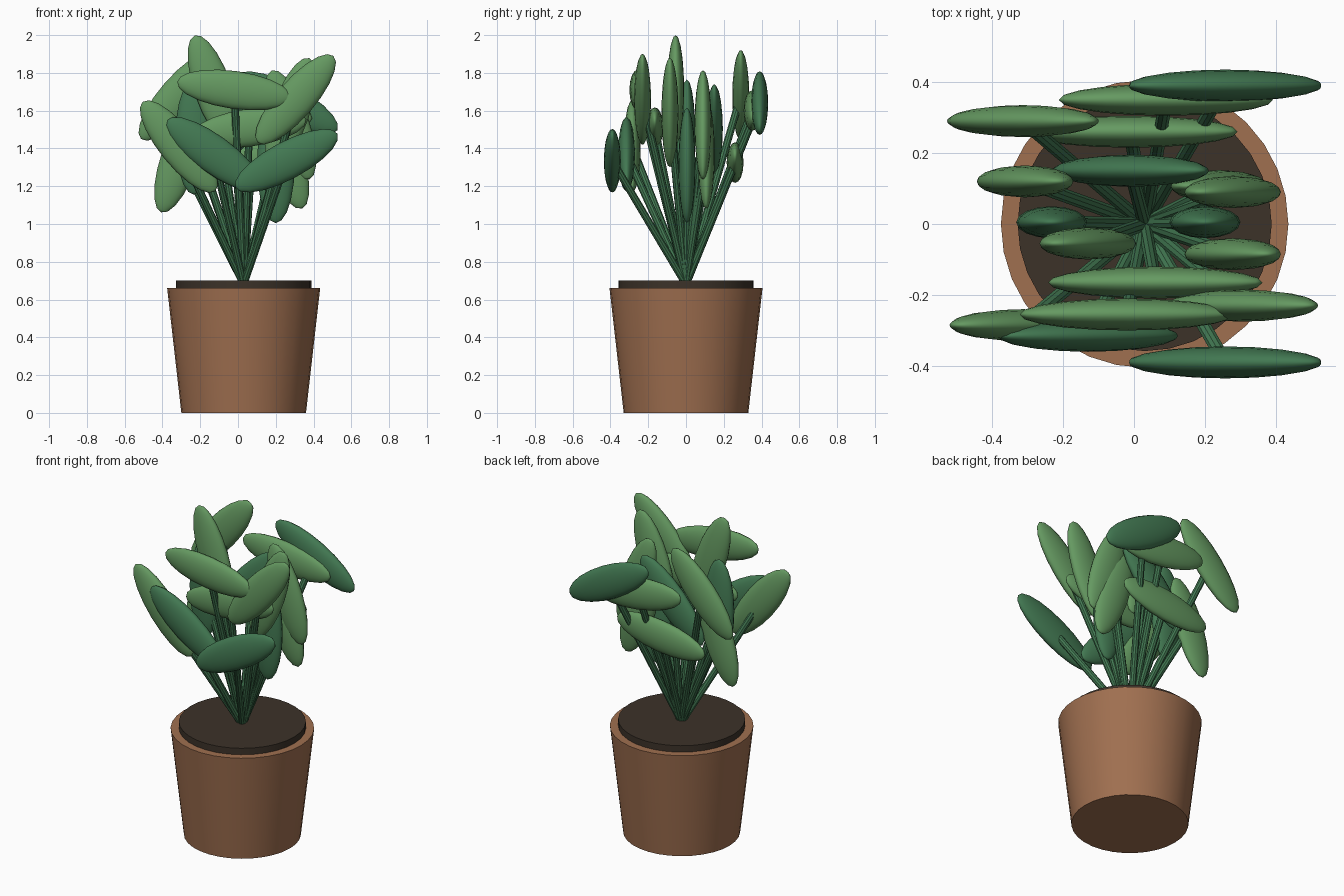
import bpy
from math import radians
from mathutils import Vector

if "Cube" in bpy.data.objects:
    bpy.data.objects.remove(bpy.data.objects["Cube"])


def material(name, rgb):
    m = bpy.data.materials.new(name)
    m.diffuse_color = (*rgb, 1)
    m.use_nodes = True
    m.node_tree.nodes["Principled BSDF"].inputs["Base Color"].default_value = m.diffuse_color
    return m


clay = material("clay", (0.35, 0.16, 0.08))
earth = material("earth", (0.045, 0.032, 0.022))
light_green = material("light_green", (0.13, 0.32, 0.12))
dark_green = material("dark_green", (0.055, 0.19, 0.085))


def finish(name, mat):
    ob = bpy.context.object
    ob.name = name
    ob.data.materials.append(mat)
    bpy.ops.object.shade_smooth_by_angle(angle=radians(35))
    return ob


CX = 0.03                       # pot axis
BASE = Vector((CX, 0, 0.68))    # where all stems meet

# Tapered pot
bpy.ops.mesh.primitive_cone_add(vertices=32, radius1=0.33, radius2=0.405,
                                depth=0.66, location=(CX, 0, 0.33))
finish("pot", clay)

# Soil disc standing slightly proud of the rim
bpy.ops.mesh.primitive_cylinder_add(vertices=32, radius=0.358, depth=0.08,
                                    location=(CX, 0, 0.66))
finish("soil", earth)

# Leaves: centre x, y, z, tilt of the long axis above +x in degrees, dark?
leaves = [
    (0.257, 0.39, 1.64, -28, 1), (0.09, 0.35, 1.60, -8, 0),
    (-0.313, 0.29, 1.68, 49, 0), (-0.01, 0.26, 1.325, 8, 0),
    (-0.01, 0.15, 1.505, 47, 1), (-0.307, 0.12, 1.35, 71, 0),
    (0.278, 0.09, 1.525, -71, 0), (0.24, 0.107, 1.37, -71, 0),
    (-0.232, 0.005, 1.46, 90, 1), (0.20, 0.005, 1.31, 90, 1),
    (-0.13, -0.055, 1.71, -71, 0), (0.278, -0.085, 1.59, 71, 0),
    (0.06, -0.165, 1.51, 8, 0), (0.305, -0.23, 1.66, 49, 0),
    (-0.02, -0.255, 1.71, -8, 0), (-0.313, -0.285, 1.41, -51, 0),
    (-0.13, -0.315, 1.37, -36, 1), (0.257, -0.39, 1.335, 28, 1),
]

for i, (x, y, z, tilt, dark) in enumerate(leaves, 1):
    # Flattened ellipsoid blade, pole along its length
    bpy.ops.mesh.primitive_uv_sphere_add(segments=16, ring_count=10, radius=1,
                                         location=(x, y, z),
                                         rotation=(0, radians(90 - tilt), 0))
    leaf = bpy.context.object
    leaf.scale = (0.1, 0.045, 0.305)
    finish(f"leaf_{i}", dark_green if dark else light_green)
    leaf.data.shade_smooth()

    # Straight stem from the soil to the blade
    path = Vector((x, y, z)) - BASE
    bpy.ops.mesh.primitive_cylinder_add(
        vertices=10, radius=0.02, depth=path.length, location=BASE + path / 2,
        rotation=path.to_track_quat('Z', 'Y').to_euler())
    finish(f"stem_{i}", dark_green).data.shade_smooth()
